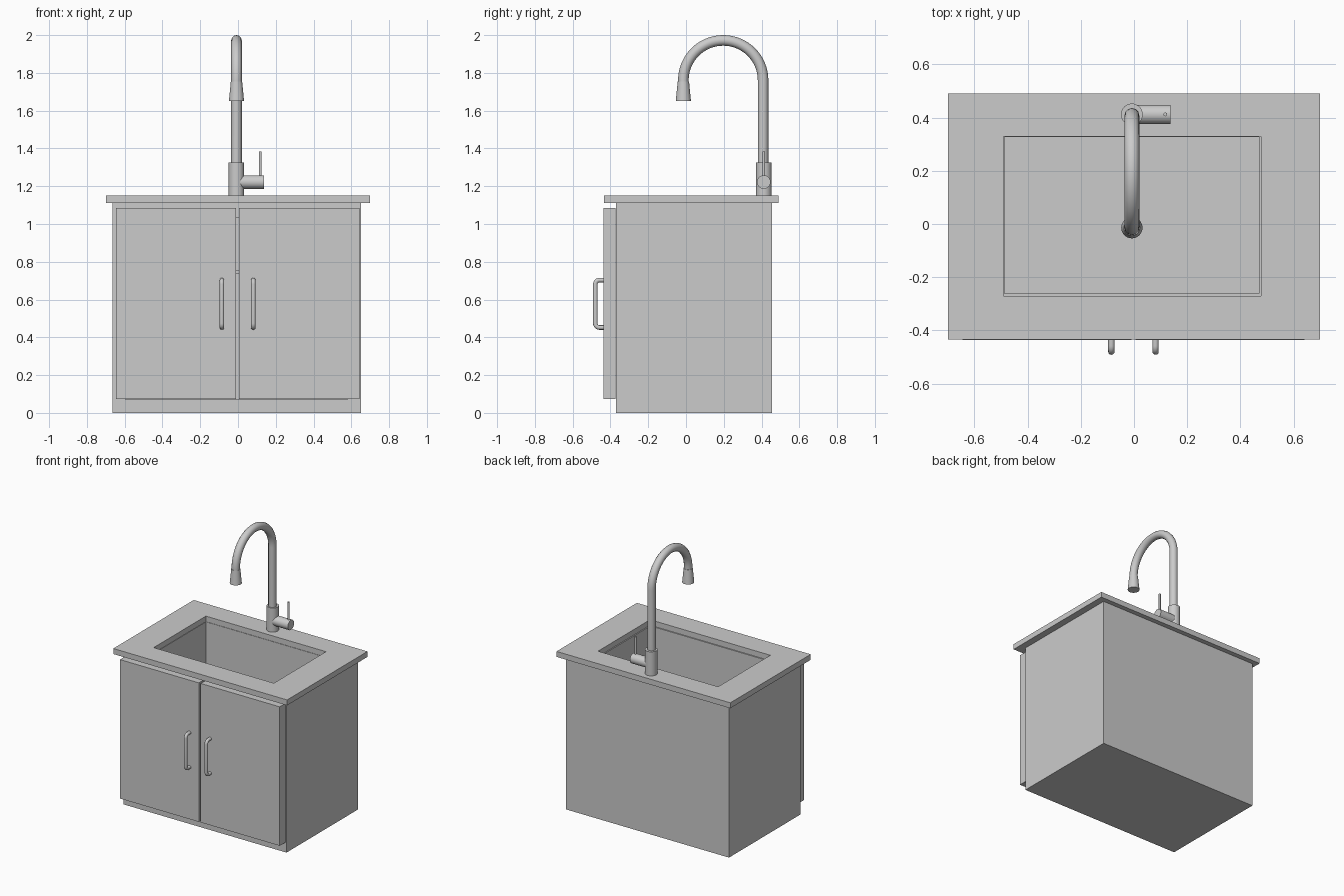
import bpy, math
from mathutils import Vector

if "Cube" in bpy.data.objects:
    bpy.data.objects.remove(bpy.data.objects["Cube"])


def box(name, x0, x1, y0, y1, z0, z1):
    bpy.ops.mesh.primitive_cube_add(size=1, location=((x0 + x1) / 2, (y0 + y1) / 2, (z0 + z1) / 2))
    ob = bpy.context.object
    ob.name = name
    ob.scale = (x1 - x0, y1 - y0, z1 - z0)
    bpy.ops.object.transform_apply(location=False, rotation=False, scale=True)
    return ob


def cut(ob, *bounds):
    """Subtract a box from ob, then discard the cutter."""
    cutter = box("cutter", *bounds)
    mod = ob.modifiers.new("cut", 'BOOLEAN')
    mod.operation, mod.solver, mod.object = 'DIFFERENCE', 'EXACT', cutter
    bpy.context.view_layer.objects.active = ob
    bpy.ops.object.modifier_apply(modifier=mod.name)
    bpy.data.objects.remove(cutter)


def cone(name, start, end, r0, r1, sides=32):
    a, b = Vector(start), Vector(end)
    bpy.ops.mesh.primitive_cone_add(vertices=sides, radius1=r0, radius2=r1, depth=(b - a).length,
                                    location=(a + b) / 2,
                                    rotation=(b - a).to_track_quat('Z', 'Y').to_euler())
    ob = bpy.context.object
    ob.name = name
    bpy.ops.object.shade_smooth_by_angle(angle=math.radians(40))
    return ob


def tube(name, points, radius):
    cu = bpy.data.curves.new(name, 'CURVE')
    cu.dimensions = '3D'
    cu.bevel_depth, cu.bevel_resolution, cu.use_fill_caps = radius, 4, True
    sp = cu.splines.new('POLY')
    sp.points.add(len(points) - 1)
    for p, co in zip(sp.points, points):
        p.co = (*co, 1)
    ob = bpy.data.objects.new(name, cu)
    bpy.context.collection.objects.link(ob)
    bpy.ops.object.select_all(action='DESELECT')
    ob.select_set(True)
    bpy.context.view_layer.objects.active = ob
    bpy.ops.object.convert(target='MESH')
    bpy.ops.object.shade_smooth_by_angle(angle=math.radians(40))
    return bpy.context.object


def arc(x, cy, cz, r, a0, a1, n):
    """Points on an arc in the y-z plane, angles in degrees."""
    angles = [math.radians(a0 + (a1 - a0) * i / n) for i in range(n + 1)]
    return [(x, cy + r * math.cos(a), cz + r * math.sin(a)) for a in angles]


# cabinet carcass: open front, hole in the top for the basin
cabinet = box("cabinet", -0.665, 0.65, -0.37, 0.455, 0, 1.11)
cut(cabinet, -0.595, 0.58, -0.5, 0.40, 0.07, 1.035)
cut(cabinet, -0.51, 0.495, -0.285, 0.35, 0.9, 1.2)

# countertop with sink opening
counter = box("countertop", -0.70, 0.70, -0.435, 0.49, 1.11, 1.15)
cut(counter, -0.49, 0.478, -0.27, 0.33, 1.0, 1.3)

# sink basin and drain
basin = box("sink_basin", -0.505, 0.49, -0.28, 0.345, 0.75, 1.11)
cut(basin, -0.487, 0.47, -0.262, 0.327, 0.77, 1.3)
cone("drain", (-0.008, 0.048, 0.735), (-0.008, 0.048, 0.773), 0.075, 0.075)

# doors and bar handles
for side, x0, x1, hx in (("left", -0.645, -0.01, -0.085), ("right", 0.005, 0.642, 0.081)):
    box(side + "_door", x0, x1, -0.437, -0.372, 0.073, 1.085)
    path = [(hx, -0.43, 0.703)]
    path += arc(hx, -0.458, 0.681, 0.022, 90, 180, 6)
    path += arc(hx, -0.458, 0.474, 0.022, 180, 270, 6)
    path += [(hx, -0.43, 0.452)]
    tube(side + "_handle", path, 0.012)

# faucet: body, gooseneck spout and nozzle
fx, fy = -0.008, 0.412
cone("faucet_body", (fx, fy, 1.15), (fx, fy, 1.325), 0.041, 0.041)
neck = [(fx, 0.408, 1.30)] + arc(fx, 0.197, 1.761, 0.211, 0, 180, 32) + [(fx, -0.014, 1.74)]
tube("faucet_spout", neck, 0.028)
cone("faucet_nozzle", (fx, -0.014, 1.652), (fx, -0.014, 1.755), 0.04, 0.03)

# faucet valve and lever
cone("faucet_valve", (fx, fy, 1.222), (0.138, fy, 1.222), 0.036, 0.036)
cone("faucet_lever", (0.118, fy, 1.23), (0.118, fy, 1.385), 0.007, 0.007, 16)
